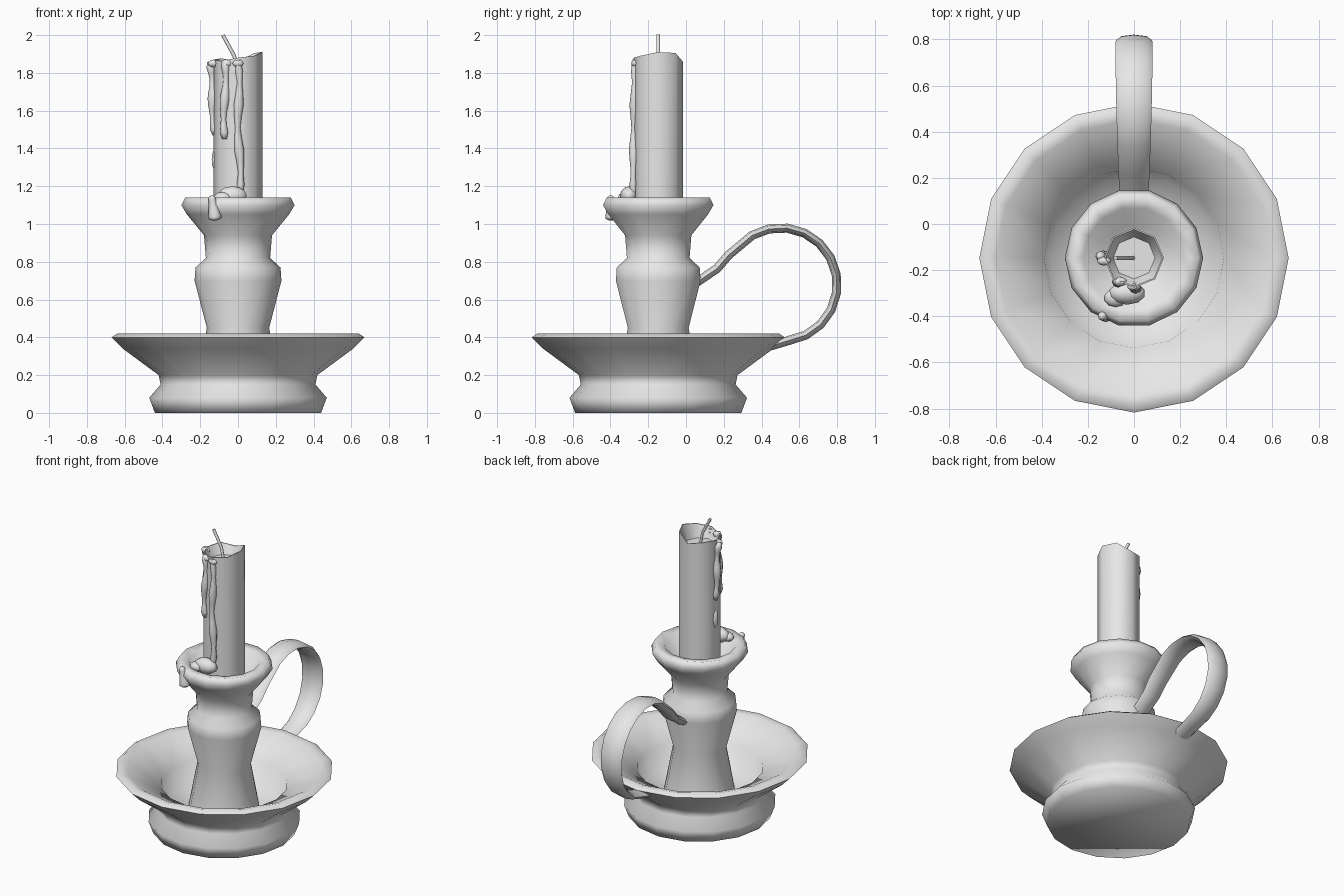
import bpy
import bmesh
from math import sin, cos, pi, tau, radians
from mathutils import Vector

default_cube = bpy.data.objects.get("Cube")
if default_cube:
    bpy.data.objects.remove(default_cube)

colour = (0.8, 0.8, 0.8, 1)
grey = bpy.data.materials.new("plain grey")
grey.use_nodes = True
grey.diffuse_color = colour
grey.node_tree.nodes["Principled BSDF"].inputs["Base Color"].default_value = colour

# The dish, stem and candle share one upright axis
axis = Vector((0, -0.147, 0))


def finish(obj, smooth_angle):
    obj.data.materials.append(grey)
    bpy.ops.object.select_all(action='DESELECT')
    obj.select_set(True)
    bpy.context.view_layer.objects.active = obj
    bpy.ops.object.shade_smooth_by_angle(angle=radians(smooth_angle))


def loft(name, rings, smooth_angle=80):
    """Skin a list of point rings and cap both ends."""
    bm = bmesh.new()
    loops = [[bm.verts.new(point) for point in ring] for ring in rings]
    for lower, upper in zip(loops, loops[1:]):
        for i in range(len(lower)):
            bm.faces.new((lower[i - 1], lower[i], upper[i], upper[i - 1]))
    bm.faces.new(loops[0])
    bm.faces.new(loops[-1])
    bmesh.ops.recalc_face_normals(bm, faces=bm.faces)
    mesh = bpy.data.meshes.new(name)
    bm.to_mesh(mesh)
    bm.free()
    obj = bpy.data.objects.new(name, mesh)
    bpy.context.collection.objects.link(obj)
    finish(obj, smooth_angle)


def flat_lip(angle):
    return 0


def circle(radius, height, sides, lip=flat_lip):
    angles = [tau * i / sides for i in range(sides)]
    return [axis + Vector((radius * cos(a), radius * sin(a), height + lip(a))) for a in angles]


def lathe(name, profile, sides):
    loft(name, [circle(radius, height, sides) for radius, height in profile])


def sweep(name, path, widths, depths, sides=8):
    """Sweep an ellipse along a path, with its own size at each point."""
    rings = []
    for k, point in enumerate(path):
        before, after = path[max(k - 1, 0)], path[min(k + 1, len(path) - 1)]
        tangent = (after - before).normalized()
        normal = tangent.cross(Vector((1, 0, 0))).normalized()
        side = normal.cross(tangent)
        angles = [tau * i / sides for i in range(sides)]
        rings.append([point + side * widths[k] * cos(a) + normal * depths[k] * sin(a)
                      for a in angles])
    loft(name, rings)


def drip(name, start, end, radius, waves, steps=12):
    """A wax run that swells and sways along its length, with narrow ends."""
    start, end = Vector(start), Vector(end)
    path, sizes = [], []
    for k in range(steps + 1):
        t = k / steps
        sway = Vector((radius * sin(waves * pi * t) / 3, 0, 0))
        path.append(start.lerp(end, t) + sway)
        taper = 0.5 if k in (0, steps) else 1
        sizes.append(radius * taper * (1 + 0.3 * cos(waves * tau * t)))
    sweep(name, path, sizes, sizes)


def blob(name, centre, size):
    bpy.ops.mesh.primitive_uv_sphere_add(segments=10, ring_count=6, radius=1, location=centre)
    obj = bpy.context.object
    obj.name = name
    obj.scale = size
    finish(obj, 80)


# Dish with a flared foot, a rolled rim and a well around the stem
lathe("dish", [(0.44, 0), (0.47, 0.08), (0.41, 0.15), (0.42, 0.2), (0.61, 0.34), (0.67, 0.4),
               (0.64, 0.42), (0.6, 0.41), (0.39, 0.3), (0.36, 0.16), (0.1, 0.15)], sides=16)

# Turned stem, flared at the bottom, with a hollow cup at the top
lathe("stem", [(0.22, 0.15), (0.165, 0.45), (0.23, 0.7), (0.225, 0.77), (0.17, 0.82),
               (0.18, 0.94), (0.27, 1.05), (0.3, 1.1), (0.28, 1.14), (0.22, 1.13),
               (0.14, 1)], sides=14)

# Ribbon handle: a round loop that dips a little as it runs into the stem
loop_centre = Vector((0, 0.5, 0.68))
loop_radius = 0.3
bends = 12
handle_path = []
for i in range(bends + 1):
    turn = radians(-100 + 220 * i / bends)
    handle_path.append(loop_centre + loop_radius * Vector((0, cos(turn), sin(turn))))
handle_path[0].z -= 0.03
stem_joint = Vector((0, 0.04, 0.68))
for blend, dip in ((0.4, 0), (0.6, 0.02), (1, 0)):
    handle_path.append(handle_path[bends].lerp(stem_joint, blend) - Vector((0, 0, dip)))
last = len(handle_path) - 1
handle_widths = [0.06 + 0.02 * sin(pi * k / last) for k in range(last + 1)]
sweep("handle", handle_path, handle_widths, [0.024] * len(handle_path))


# Candle with a melted lip, highest on one side, and a hollow top
def melted_lip(angle):
    return 0.04 * max(0, cos(angle)) + 0.01 * sin(3 * angle)


candle_radius = 0.13
candle_top = 1.87
loft("candle", [circle(candle_radius, 1, 8),
                circle(candle_radius, candle_top, 8, melted_lip),
                circle(candle_radius * 0.95, candle_top, 8, melted_lip),
                circle(candle_radius * 0.7, candle_top - 0.06, 8)], smooth_angle=50)

# Bent wick
wick_root = axis + Vector((0, 0, 1.78))
wick_bend = axis + Vector((-0.02, 0, 1.89))
wick_tip = axis + Vector((-0.08, 0, 2))
sweep("wick", [wick_root, wick_bend, wick_tip], [0.01] * 3, [0.01] * 3, sides=6)

# Wax runs down the front and right side
drip("long_drip", (0, -0.27, 1.87), (0.01, -0.28, 1.15), radius=0.02, waves=3)
drip("short_drip", (-0.07, -0.25, 1.87), (-0.07, -0.25, 1.45), radius=0.02, waves=2)
drip("side_drip", (-0.15, -0.14, 1.86), (-0.12, -0.14, 1.47), radius=0.02, waves=2)
blob("side_bead", (-0.12, -0.14, 1.34), (0.02, 0.02, 0.06))

# Wax gathered at the candle lip
for x, y in ((-0.13, -0.16), (-0.06, -0.25), (0, -0.27)):
    blob("lip_wax", (x, y, 1.85), (0.03, 0.02, 0.02))

# Wax pooled in the cup and spilling over its rim
blob("wax_pool", (-0.03, -0.3, 1.15), (0.08, 0.05, 0.05))
blob("pool_edge", (-0.08, -0.32, 1.14), (0.05, 0.04, 0.03))
drip("spilled_drop", (-0.12, -0.39, 1.02), (-0.15, -0.4, 1.15), radius=0.027, waves=0.5)
